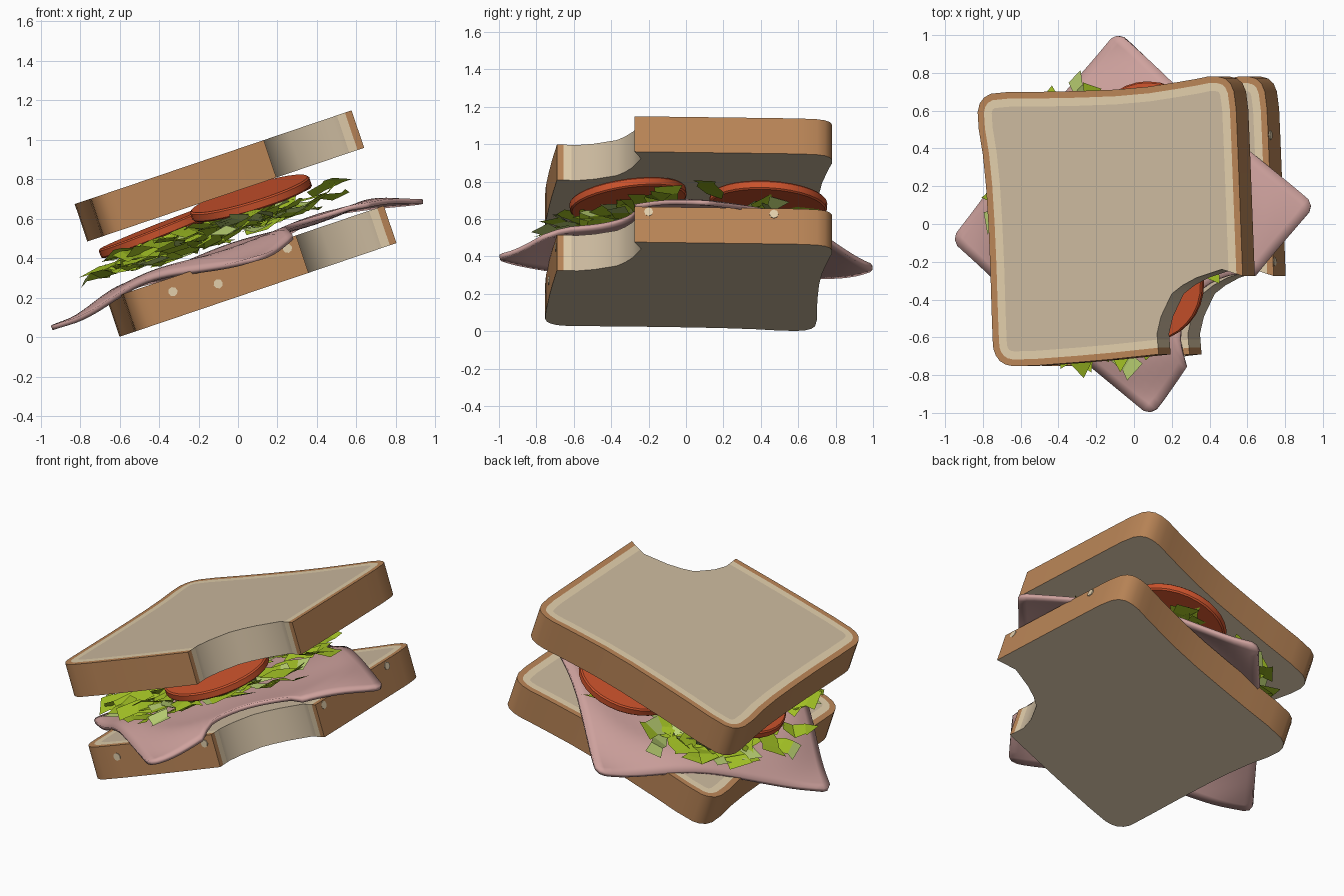
import bpy, bmesh, math, random
from mathutils import Matrix, Vector

if "Cube" in bpy.data.objects:
    bpy.data.objects.remove(bpy.data.objects["Cube"])

random.seed(4)
# whole sandwich is tilted about y; parts are built flat in local space
TILT = Matrix.Translation((0.105, 0, 0.24)) @ Matrix.Rotation(math.radians(-18.7), 4, 'Y')


def material(name, rgb):
    m = bpy.data.materials.new(name)
    m.diffuse_color = (*rgb, 1)
    m.use_nodes = True
    m.node_tree.nodes["Principled BSDF"].inputs["Base Color"].default_value = m.diffuse_color
    return m


CRUST = material("crust brown", (0.49, 0.235, 0.095))
CRUMB = material("crumb tan", (0.60, 0.49, 0.345))
RIM = material("rim cream", (0.76, 0.62, 0.41))
HAM = material("ham pink", (0.62, 0.36, 0.34))
TOMATO = material("tomato red", (0.60, 0.085, 0.025))
GREEN = material("lettuce green", (0.36, 0.53, 0.018))
PALE = material("lettuce pale green", (0.52, 0.67, 0.18))


def finish(bm, name, mats, smooth=None):
    me = bpy.data.meshes.new(name)
    bm.to_mesh(me)
    bm.free()
    ob = bpy.data.objects.new(name, me)
    bpy.context.collection.objects.link(ob)
    for m in mats:
        me.materials.append(m)
    ob.matrix_world = TILT
    if smooth:
        bpy.ops.object.select_all(action='DESELECT')
        ob.select_set(True)
        bpy.context.view_layer.objects.active = ob
        bpy.ops.object.shade_smooth_by_angle(angle=math.radians(smooth))
    return ob


# bread outline: crust run (counter-clockwise), then the bitten run
crust_pts = [(.737, -.275), (.71, .4), (.697, .68), (.66, .765), (.573, .787), (.447, .762),
             (.13, .715), (-.29, .70), (-.65, .70), (-.728, .66), (-.75, .57), (-.704, .3),
             (-.678, -.1), (-.662, -.6), (-.655, -.68), (-.61, -.74), (-.525, -.757),
             (-.08, -.725), (.267, -.69)]
bite_pts = [(.258, -.58), (.28, -.49), (.34, -.37), (.40, -.325), (.478, -.285), (.62, -.24)]


def chaikin(pts):
    out = [Vector(pts[0])]
    for a, b in zip(pts, pts[1:]):
        a, b = Vector(a), Vector(b)
        out += [a.lerp(b, .25), a.lerp(b, .75)]
    return out + [Vector(pts[-1])]


crust = chaikin(crust_pts)
NC = len(crust)
outline = crust + [Vector(p) for p in bite_pts]
N = len(outline)


def inset(d):
    """Offset crust edges inward by d; bitten edges stay in place."""
    res = []
    for i in range(N):
        p, q, r = outline[i - 1], outline[i], outline[(i + 1) % N]
        lines = []
        for a, b, k in ((p, q, (i - 1) % N), (q, r, i)):
            t = (b - a).normalized()
            off = d if k < NC - 1 else 0
            lines.append((q + Vector((-t.y, t.x)) * off, t))
        (a, t), (b, s) = lines
        den = t.x * s.y - t.y * s.x
        if abs(den) < 1e-4:
            res.append(a)
        else:
            w = b - a
            res.append(a + t * ((w.x * s.y - w.y * s.x) / den))
    return res


def bread(name, n0):
    n1 = n0 + .2
    bm = bmesh.new()

    def face(pts, mat):
        f = bm.faces.new([bm.verts.new(p) for p in pts])
        f.material_index = mat

    def at(p, n):
        return (p.x, p.y, n)
    r1, r2 = inset(.035), inset(.078)
    # crust sides and the painted rings on the upper face
    for i in range(NC - 1):
        a, b = outline[i], outline[i + 1]
        face([at(a, n0), at(b, n0), at(b, n1), at(a, n1)], 0)
        face([at(a, n1), at(b, n1), at(r1[i + 1], n1), at(r1[i], n1)], 0)
        face([at(r1[i], n1), at(r1[i + 1], n1), at(r2[i + 1], n1), at(r2[i], n1)], 2)
    face([at(p, n1) for p in r2], 1)
    face([at(p, n0) for p in reversed(outline)], 1)
    # bitten wall with crust and rim showing in section at both ends
    j = NC - 1
    path = [outline[j], r1[j], r2[j]] + outline[NC:] + [r2[0], r1[0], outline[0]]
    mats = [0, 2] + [1] * (len(path) - 5) + [2, 0]
    for a, b, m in zip(path, path[1:], mats):
        face([at(a, n0), at(b, n0), at(b, n1), at(a, n1)], m)
    bmesh.ops.remove_doubles(bm, verts=bm.verts, dist=1e-4)
    return finish(bm, name, [CRUST, CRUMB, RIM], 35)


bread("bottom_bread_slice", 0)
bread("top_bread_slice", .51)

# pale flecks on the lower crust
bm = bmesh.new()
flecks = [((-.415, -.748, .13), 'X', 90), ((-.185, -.732, .094), 'X', 90),
          ((.205, -.696, .152), 'X', 90), ((.732, -.2, .172), 'Y', 90), ((.708, .47, .168), 'Y', 90)]
for loc, axis, ang in flecks:
    bmesh.ops.create_cone(bm, cap_ends=True, segments=8, radius1=.024, radius2=.024, depth=.009,
                          matrix=Matrix.Translation(loc) @ Matrix.Rotation(math.radians(ang), 4, axis))
finish(bm, "crust_flecks", [RIM])

# ham: rounded, drooping, rippled square with a bite out of one edge
corners = [Vector(c) for c in ((.035, -1.02), (.955, .1), (-.152, 1.02), (-1.08, -.085))]
bm = bmesh.new()
G = 30
grid = []
for j in range(G + 1):
    row = []
    for i in range(G + 1):
        s, t = i / G, j / G
        if .25 < s < .66:
            depth = .13 * math.sin(math.pi * (s - .25) / .41) ** .6
            t = depth + t * (1 - depth)
        # round the corners a little
        a, b = 2 * s - 1, 2 * t - 1
        ca, cb = max(abs(a) - .92, 0), max(abs(b) - .92, 0)
        if ca and cb:
            k = max(ca, cb) / math.hypot(ca, cb)
            a, b = math.copysign(.92 + ca * k, a), math.copysign(.92 + cb * k, b)
        s, t = (a + 1) / 2, (b + 1) / 2
        p = corners[0].lerp(corners[1], s).lerp(corners[3].lerp(corners[2], s), t)
        droop = min(max((p.length - .62) / .36, 0), 1)
        droop = droop * droop * (3 - 2 * droop)
        n = .245 - .10 * droop + .012 * math.sin(7 * p.x + 2) * math.cos(6 * p.y)
        row.append(bm.verts.new((p.x, p.y, n)))
    grid.append(row)
for j in range(G):
    for i in range(G):
        bm.faces.new((grid[j][i], grid[j][i + 1], grid[j + 1][i + 1], grid[j + 1][i]))
ham = finish(bm, "ham_slice", [HAM], 40)
sol = ham.modifiers.new("thickness", 'SOLIDIFY')
sol.thickness = .025
sol.offset = 0

# tomato slices
for name, loc, tx, ty in (("tomato_front", (.11, -.31, .452), 8, 2),
                          ("tomato_back", (.11, .44, .43), -3, 0),
                          ("tomato_left", (-.39, .1, .445), 2, -3)):
    bm = bmesh.new()
    m = (Matrix.Translation(loc) @ Matrix.Rotation(math.radians(tx), 4, 'X')
         @ Matrix.Rotation(math.radians(ty), 4, 'Y'))
    bmesh.ops.create_cone(bm, cap_ends=True, segments=32, radius1=.315, radius2=.315, depth=.05, matrix=m)
    bmesh.ops.bevel(bm, geom=[e for e in bm.edges if e.calc_face_angle(0) > 1], offset=.008,
                    segments=1, affect='EDGES')
    finish(bm, name, [TOMATO], 35)

# shredded lettuce: bent, jagged strips pointing outwards
bm = bmesh.new()
count = 0
while count < 130:
    ang = random.uniform(0, 2 * math.pi)
    rad = math.sqrt(random.uniform(.12, 1))
    tip = Vector((-.12 + .72 * rad * math.cos(ang), .82 * rad * math.sin(ang)))
    if .66 * tip.x - .75 * tip.y > .53 and tip.x > .12:
        continue
    count += 1
    heading = ang + random.uniform(-.6, .6)
    d = Vector((math.cos(heading), math.sin(heading)))
    side = Vector((-d.y, d.x))
    length = random.uniform(.17, .3)
    base_n = random.uniform(.29, .38)
    width = random.uniform(.045, .075)
    roll = random.uniform(-.5, .5)
    rows = []
    for k, w in ((0, .6), (.4, 1), (.75, .8), (1, 1.05)):
        n = base_n + random.uniform(-.02, .025) + .02 * k
        skew = random.uniform(-.03, .03)
        c = tip - d * length * (1 - k)
        pair = []
        for sgn in (-1, 1):
            p = c + side * width * w * sgn + d * skew * sgn
            pair.append(bm.verts.new((p.x, p.y, min(max(n + sgn * roll * width, .265), .43))))
        rows.append(pair)
    pale = random.random() < .15
    for a, b in zip(rows, rows[1:]):
        f = bm.faces.new((a[0], a[1], b[1], b[0]))
        f.material_index = int(pale or random.random() < .08)
bmesh.ops.recalc_face_normals(bm, faces=bm.faces)
for f in bm.faces:
    f.normal_update()
    if f.normal.z < 0:
        f.normal_flip()
finish(bm, "lettuce_shreds", [GREEN, PALE])
